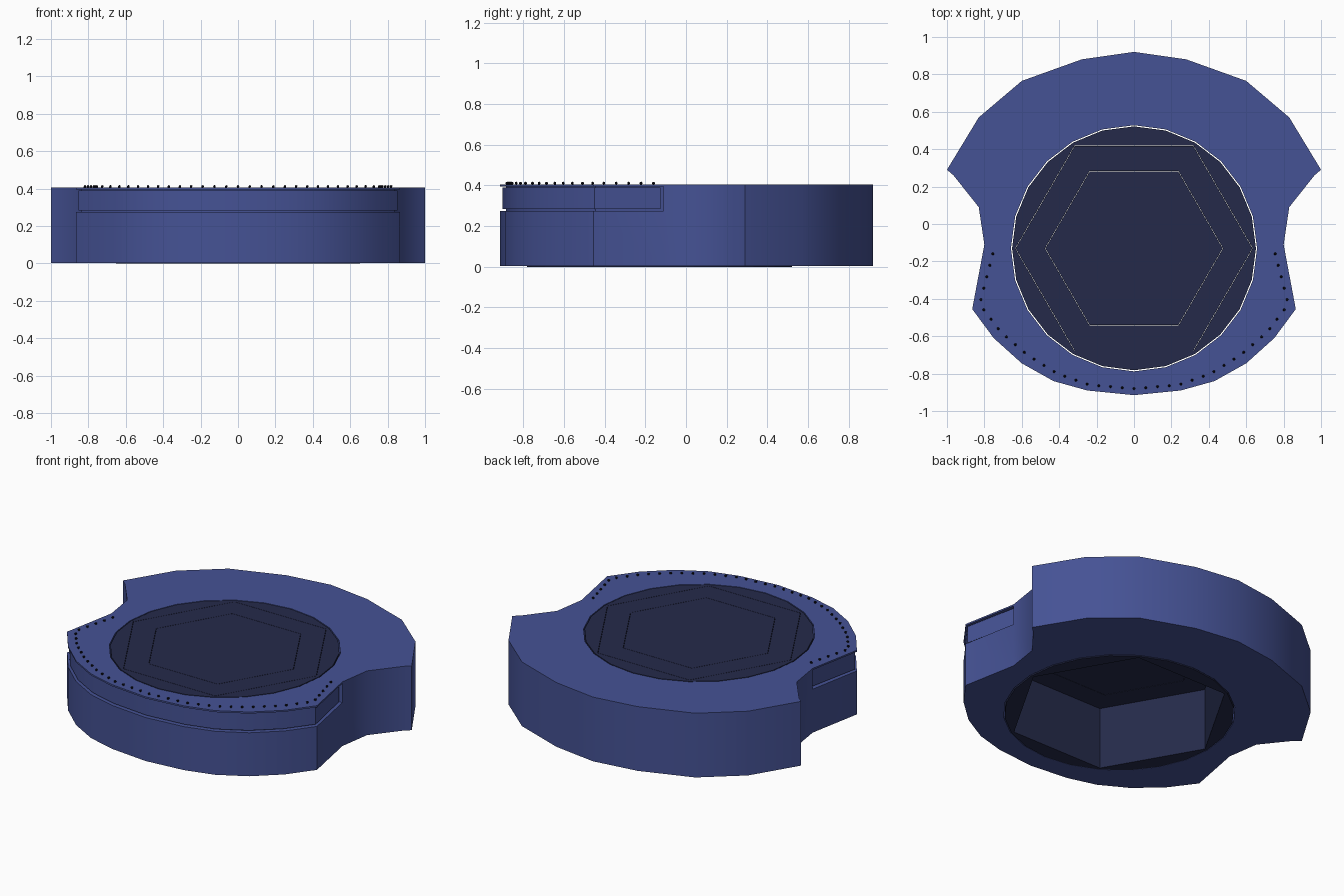
import bpy, bmesh, math
from mathutils import Vector

if "Cube" in bpy.data.objects:
    bpy.data.objects.remove(bpy.data.objects["Cube"])

CY = -0.13   # y of the socket centre


def material(name, rgb):
    m = bpy.data.materials.new(name)
    m.diffuse_color = (*rgb, 1)
    m.use_nodes = True
    m.node_tree.nodes["Principled BSDF"].inputs["Base Color"].default_value = m.diffuse_color
    return m


BLUE = material("blue", (0.06, 0.085, 0.30))
NAVY = material("dark_navy", (0.018, 0.023, 0.068))
BLACK = material("black", (0.005, 0.005, 0.01))


def polygon(radius, sides):
    return [(radius * math.cos(2 * math.pi * i / sides),
             CY + radius * math.sin(2 * math.pi * i / sides)) for i in range(sides)]


def inset(p, d):
    v = Vector((-p[0], CY - p[1])).normalized() * d
    return (p[0] + v.x, p[1] + v.y)


def finish(bm, name, mat):
    bmesh.ops.recalc_face_normals(bm, faces=bm.faces[:])
    me = bpy.data.meshes.new(name)
    bm.to_mesh(me)
    bm.free()
    me.materials.append(mat)
    ob = bpy.data.objects.new(name, me)
    bpy.context.collection.objects.link(ob)
    return ob


def solid(name, levels, hole, mat):
    """Stack outlines [(z, points)], with an optional straight hole through them."""
    bm = bmesh.new()

    def skin(rings):
        loops = [[bm.verts.new((x, y, z)) for x, y in pts] for z, pts in rings]
        for a, b in zip(loops, loops[1:]):
            for i in range(len(a)):
                j = (i + 1) % len(a)
                bm.faces.new((a[i], a[j], b[j], b[i]))

    z0, z1 = levels[0][0], levels[-1][0]
    skin(levels)
    if hole:
        skin([(z0, hole), (z1, hole)])
    bmesh.ops.remove_doubles(bm, verts=bm.verts[:], dist=0.0005)
    for z in (z0, z1):
        rim = [e for e in bm.edges if e.is_boundary
               and all(abs(v.co.z - z) < 1e-5 for v in e.verts)]
        bmesh.ops.triangle_fill(bm, edges=rim, use_beauty=True, use_dissolve=False)
    return finish(bm, name, mat)


# Half outlines (x > 0): wide back hood, then the front lobe from the neck
back = [(0.28, 0.88), (0.60, 0.765), (0.83, 0.57), (1.0, 0.29),
        (0.965, 0.26), (0.83, 0.09), (0.80, -0.11)]
front = [(0.80, -0.11), (0.865, -0.455), (0.75, -0.61), (0.60, -0.745),
         (0.43, -0.84), (0.25, -0.89)]


def mirror(pts):
    return [(-x, y) for x, y in reversed(pts)]


def outline(d):
    arc = front + [(0, -0.915)] + mirror(front)
    return [(0, 0.92)] + back + [inset(p, d) for p in arc] + mirror(back)


# Body with a shallow groove around the front lobe
full, cut = outline(0), outline(0.03)
body = solid("body", [(0.003, full), (0.275, full), (0.275, cut),
                      (0.395, cut), (0.395, full), (0.405, full)],
             polygon(0.658, 24), BLUE)

# Strip sitting in the groove
arc = front + [(0, -0.915)] + mirror(front)
arc[0], arc[-1] = (0.80, -0.125), (-0.80, -0.125)
band = [inset(p, 0.012) for p in arc] + [inset(p, 0.04) for p in reversed(arc)]
strip = solid("front_strip", [(0.284, band), (0.39, band)], None, BLUE)

# Round plug with a hexagonal socket open below and a capped top
solid("socket_ring", [(0.0, polygon(0.652, 24)), (0.405, polygon(0.652, 24))],
      polygon(0.635, 6), NAVY)
solid("cap_frame", [(0.388, polygon(0.633, 6)), (0.405, polygon(0.633, 6))],
      polygon(0.476, 6), NAVY)
solid("cap_centre", [(0.388, polygon(0.474, 6)), (0.405, polygon(0.474, 6))],
      None, NAVY)

# Row of tiny studs along the front rim
half = [Vector(p) for p in [(0, -0.88), (0.24, -0.86), (0.41, -0.80), (0.57, -0.70),
                            (0.71, -0.58), (0.825, -0.43), (0.755, -0.16)]]
total = sum((b - a).length for a, b in zip(half, half[1:]))


def along(t):
    for a, b in zip(half, half[1:]):
        n = (b - a).length
        if t <= n:
            return a.lerp(b, t / n)
        t -= n
    return half[-1]


bm = bmesh.new()
COUNT = 20
for i in range(-COUNT, COUNT + 1):
    p = along(total * abs(i) / COUNT)
    tmp = bmesh.ops.create_icosphere(bm, subdivisions=1, radius=0.008)
    bmesh.ops.translate(bm, verts=tmp["verts"],
                        vec=(math.copysign(p.x, i), p.y, 0.411))
finish(bm, "rim_studs", BLACK)

# Smooth the curved sides, keep the hard edges
for ob in (body, strip):
    bpy.ops.object.select_all(action='DESELECT')
    ob.select_set(True)
    bpy.context.view_layer.objects.active = ob
    bpy.ops.object.shade_smooth_by_angle(angle=math.radians(30))
